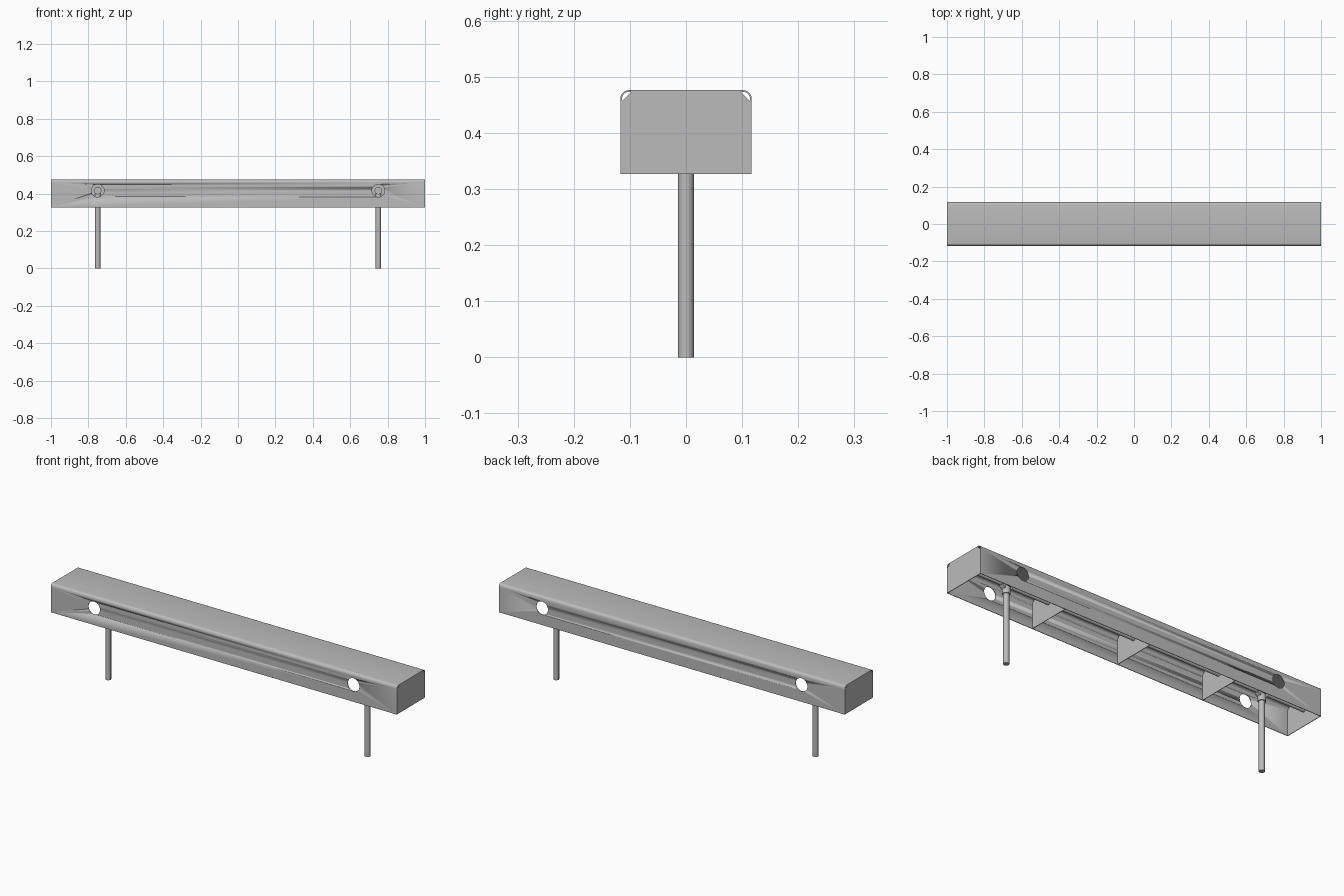
import bpy, bmesh, math
from mathutils import Vector, Matrix

cube = bpy.data.objects.get("Cube")
if cube:
    bpy.data.objects.remove(cube, do_unlink=True)

grey = bpy.data.materials.new("plain_grey")
grey.use_nodes = True
grey.diffuse_color = (0.5, 0.5, 0.5, 1)
grey.node_tree.nodes["Principled BSDF"].inputs["Base Color"].default_value = (0.5, 0.5, 0.5, 1)

HALF_W, BOTTOM, TOP = 0.117, 0.327, 0.476
WALL, CORNER = 0.003, 0.015
POST_X, HOLE_Z, ROD_Z = 0.75, 0.416, 0.408


def finish(name, bm):
    bmesh.ops.recalc_face_normals(bm, faces=bm.faces)
    mesh = bpy.data.meshes.new(name)
    bm.to_mesh(mesh)
    bm.free()
    mesh.materials.append(grey)
    obj = bpy.data.objects.new(name, mesh)
    bpy.context.collection.objects.link(obj)
    return obj


def smooth(obj):
    bpy.ops.object.select_all(action='DESELECT')
    obj.select_set(True)
    bpy.context.view_layer.objects.active = obj
    bpy.ops.object.shade_smooth_by_angle(angle=math.radians(35))


def extrude_x(name, profile, x0, x1):
    """Extrude a closed (y, z) profile between two x positions."""
    bm = bmesh.new()
    face = bm.faces.new([bm.verts.new((x0, y, z)) for y, z in profile])
    moved = bmesh.ops.extrude_face_region(bm, geom=[face])["geom"]
    verts = [g for g in moved if isinstance(g, bmesh.types.BMVert)]
    bmesh.ops.translate(bm, verts=verts, vec=(x1 - x0, 0, 0))
    return finish(name, bm)


def rod(name, start, end, radius, sides=16):
    start, end = Vector(start), Vector(end)
    axis = end - start
    turn = axis.to_track_quat('Z', 'Y').to_matrix().to_4x4()
    bm = bmesh.new()
    bmesh.ops.create_cone(bm, cap_ends=True, segments=sides, radius1=radius,
                          radius2=radius, depth=axis.length,
                          matrix=Matrix.Translation((start + end) / 2) @ turn)
    obj = finish(name, bm)
    smooth(obj)
    return obj


def arch(inset, steps=5):
    """Half-round-cornered U path from one bottom edge to the other."""
    r = CORNER - inset
    cy, cz = HALF_W - CORNER, TOP - CORNER
    arc = [(cy + r * math.cos(a), cz + r * math.sin(a))
           for a in (math.pi / 2 * i / steps for i in range(steps + 1))]
    right = [(HALF_W - inset, BOTTOM)] + arc
    return right + [(-y, z) for y, z in reversed(right)]


# Thin folded shell, open underneath
shell = extrude_x("beam_shell", arch(0) + arch(WALL)[::-1], -1, 1)

# Round holes through the front and back walls
for side in (-1, 1):
    cutter = rod("hole_cutter", (side * POST_X, -0.2, HOLE_Z),
                 (side * POST_X, 0.2, HOLE_Z), 0.034, 32)
    cutter.hide_render = True
    cutter.hide_viewport = True
    cut = shell.modifiers.new("hole", 'BOOLEAN')
    cut.operation = 'DIFFERENCE'
    cut.solver = 'EXACT'
    cut.object = cutter
smooth(shell)

# End caps and inner partitions with clipped upper corners
w, t, c = HALF_W - WALL / 2, TOP - WALL / 2, 0.02
half = [(w, BOTTOM), (w, t - c), (w - c, t)]
plate = half + [(-y, z) for y, z in reversed(half)]
for name, x in (("left_end_cap", 0.9985), ("left_partition", 0.5),
                ("middle_partition", 0), ("right_partition", -0.5),
                ("right_end_cap", -0.9985)):
    extrude_x(name, plate, x - WALL / 2, x + WALL / 2)

# Long inner rod
rod("inner_rod", (-0.998, 0, ROD_Z), (0.998, 0, ROD_Z), 0.009, 12)

# Posts with collars and cross fittings behind the holes
for side, x in (("left", POST_X), ("right", -POST_X)):
    rod(side + "_post", (x, 0, 0), (x, 0, ROD_Z), 0.0142)
    rod(side + "_collar", (x, 0, 0.362), (x, 0, ROD_Z), 0.019)
    rod(side + "_hub", (x, -0.012, HOLE_Z), (x, 0.012, HOLE_Z), 0.034, 24)
    rod(side + "_hub_stub", (x, -0.026, HOLE_Z), (x, 0.026, HOLE_Z), 0.02)
